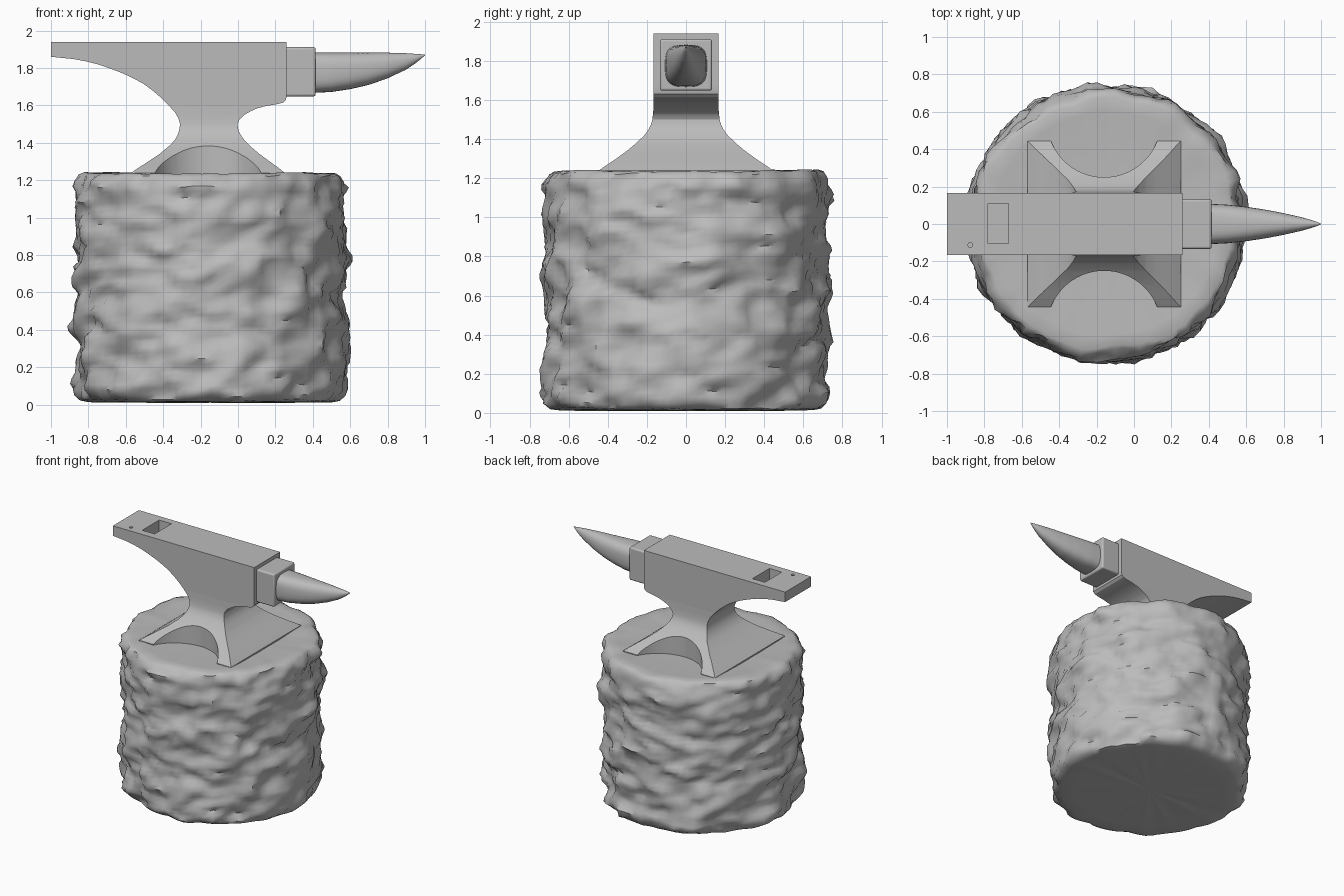
import bpy, bmesh, math
from mathutils import Vector, noise

if "Cube" in bpy.data.objects:
    bpy.data.objects.remove(bpy.data.objects["Cube"])

grey = bpy.data.materials.new("plain grey")
grey.diffuse_color = (0.5, 0.5, 0.5, 1)
grey.use_nodes = True
grey.node_tree.nodes["Principled BSDF"].inputs["Base Color"].default_value = grey.diffuse_color


def interp(points, t):
    """Piecewise linear lookup in a sorted list of (t, value)."""
    for (t0, v0), (t1, v1) in zip(points, points[1:]):
        if t <= t1:
            return v0 + (v1 - v0) * max(0, t - t0) / (t1 - t0)
    return points[-1][1]


def loft(name, rings):
    """Closed skin through equal-length rings of points, capped at both ends."""
    bm = bmesh.new()
    loops = [[bm.verts.new(p) for p in ring] for ring in rings]
    n = len(loops[0])
    for a, b in zip(loops, loops[1:]):
        for i in range(n):
            j = (i + 1) % n
            bm.faces.new((a[i], a[j], b[j], b[i]))
    bm.faces.new(loops[0][::-1])
    bm.faces.new(loops[-1])
    bmesh.ops.recalc_face_normals(bm, faces=bm.faces)
    mesh = bpy.data.meshes.new(name)
    bm.to_mesh(mesh)
    bm.free()
    mesh.materials.append(grey)
    ob = bpy.data.objects.new(name, mesh)
    bpy.context.collection.objects.link(ob)
    return ob


def select(ob):
    bpy.ops.object.select_all(action='DESELECT')
    ob.select_set(True)
    bpy.context.view_layer.objects.active = ob


def smooth(ob, angle):
    select(ob)
    bpy.ops.object.shade_smooth_by_angle(angle=math.radians(angle))


def box(name, x0, x1, y0, y1, z0, z1):
    return loft(name, [[(x0, y0, z), (x1, y0, z), (x1, y1, z), (x0, y1, z)] for z in (z0, z1)])


def cylinder(name, x, y, r, z0, z1, n):
    angles = [2 * math.pi * i / n for i in range(n)]
    return loft(name, [[(x + r * math.cos(a), y + r * math.sin(a), z) for a in angles]
                       for z in (z0, z1)])


def cut(ob, cutter):
    cutter.hide_render = True
    mod = ob.modifiers.new("cut", 'BOOLEAN')
    mod.operation, mod.solver, mod.object = 'DIFFERENCE', 'EXACT', cutter
    select(ob)
    bpy.ops.object.modifier_apply(modifier=mod.name)
    bpy.data.objects.remove(cutter)


# Anvil body: stacked rectangles following left, right and side outlines over height
left = [(1.19, -.57), (1.24, -.57), (1.265, -.535), (1.29, -.495), (1.34, -.42), (1.39, -.36),
        (1.42, -.335), (1.45, -.32), (1.475, -.313), (1.50, -.31), (1.53, -.318), (1.56, -.335),
        (1.60, -.37), (1.64, -.41), (1.68, -.457), (1.715, -.505), (1.745, -.56), (1.77, -.613),
        (1.80, -.69), (1.82, -.75), (1.835, -.81), (1.848, -.88), (1.86, -1), (1.94, -1)]
right = [(1.19, .25), (1.24, .25), (1.265, .218), (1.30, .17), (1.34, .115), (1.38, .068),
         (1.42, .03), (1.45, .01), (1.475, .001), (1.50, -.003), (1.525, .008), (1.55, .035),
         (1.57, .07), (1.585, .105), (1.597, .15), (1.607, .21), (1.615, .24), (1.63, .256),
         (1.65, .26), (1.94, .26)]
width = [(1.19, .445), (1.24, .445), (1.265, .41), (1.30, .357), (1.34, .302), (1.38, .254),
         (1.42, .213), (1.45, .191), (1.475, .179), (1.50, .172), (1.55, .167), (1.60, .165),
         (1.94, .165)]
heights = sorted({z for z, _ in left + right + width})
rings = []
for z in heights:
    a, b, w = interp(left, z), interp(right, z), interp(width, z)
    rings.append([(a, -w, z), (b, -w, z), (b, w, z), (a, w, z)])
body = loft("anvil_body", rings)

# Arches between the feet, square hole and round hole in the heel
for side in (-1, 1):
    cut(body, cylinder("arch_cutter", -.16, side * .555, .305, 1.1, 1.58, 64))
cut(body, box("square_hole_cutter", -.78, -.67, -.105, .11, 1.835, 2.0))
cut(body, cylinder("round_hole_cutter", -.875, -.112, .013, 1.88, 2.0, 16))
smooth(body, 28)

# Stepped block between body and horn
block = box("step_block", .24, .415, -.133, .133, 1.648, 1.912)
bev = block.modifiers.new("bevel", 'BEVEL')
bev.width, bev.segments = .012, 3
smooth(block, 35)

# Horn: rounded-square sections shrinking to a tip
half = [(.40, .108), (.5, .103), (.6, .092), (.7, .077), (.8, .058), (.9, .035), (.96, .018), (1, .002)]
low = [(.40, 1.667), (.5, 1.672), (.6, 1.687), (.7, 1.710), (.8, 1.745), (.9, 1.792), (.96, 1.833), (1, 1.868)]
high = [(.40, 1.883), (.8, 1.882), (.9, 1.879), (1, 1.872)]
rings = []
for i in range(25):
    x = .40 + .60 * i / 24
    w, lo, hi = interp(half, x), interp(low, x), interp(high, x)
    p = 2 / 3.2 + (1 - 2 / 3.2) * i / 24
    ring = []
    for k in range(32):
        c, s = math.cos(math.tau * k / 32), math.sin(math.tau * k / 32)
        ring.append((x, w * math.copysign(abs(c) ** p, c),
                     (lo + hi) / 2 + (hi - lo) / 2 * math.copysign(abs(s) ** p, s)))
    rings.append(ring)
smooth(loft("horn", rings), 50)

# Stump: log with rough bark, wide bumps around and short ones in height
CX, N, ROWS = -.147, 96, 40
rings = []


def bark(a, z, scale):
    p = Vector((math.cos(a) * scale, math.sin(a) * scale, z * scale * 1.9))
    return noise.noise(p)


def stump_ring(radius, z, rough, lift):
    ring = []
    for k in range(N):
        a = math.tau * k / N
        r = radius + rough * (.045 * bark(a, z, 3.2) + .035 * bark(a, z + 7, 7)
                              + .015 * bark(a, z + 3, 14))
        zz = z + lift * (.6 * bark(a, z, 2.0) + .5 * bark(a, z, 6))
        ring.append((CX + r * math.cos(a), r * math.sin(a), max(0, zz)))
    return ring


for r, z in ((.02, .012), (.3, .012), (.55, .013), (.65, .015)):
    rings.append(stump_ring(r, z, .2, .006))
rings.append(stump_ring(.69, .025, .5, .015))
for i in range(ROWS + 1):
    z = .05 + 1.145 * i / ROWS
    rings.append(stump_ring(.722 - (.012 if i in (0, ROWS) else 0), z, 1, .02))
for r, z, rough, lift in ((.695, 1.225, .7, .025), (.67, 1.238, .5, .02), (.6, 1.236, .2, .012),
                          (.5, 1.232, .2, .006), (.3, 1.226, .1, .003), (.02, 1.225, 0, 0)):
    rings.append(stump_ring(r, z, rough, lift))
smooth(loft("stump", rings), 50)
